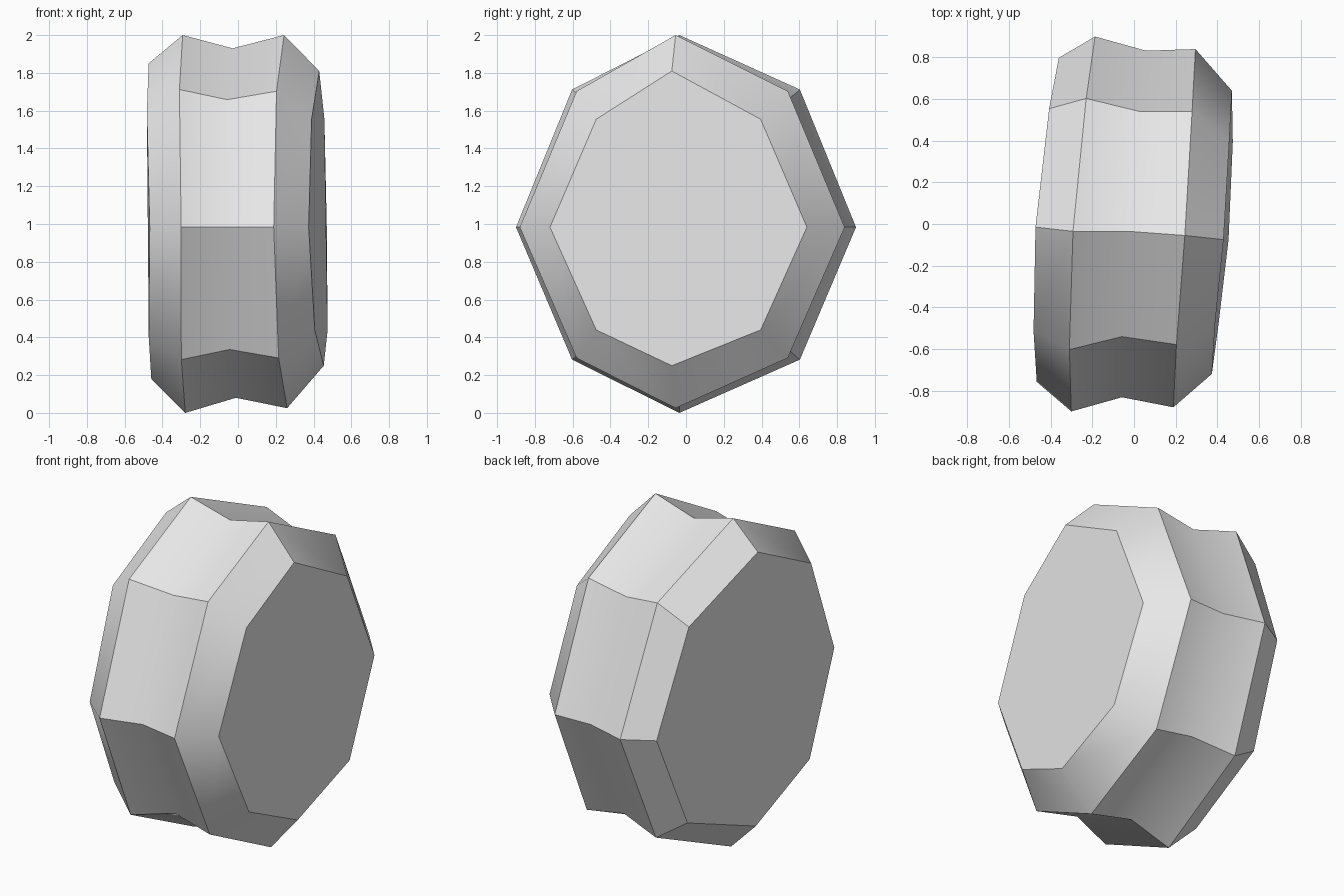
import bpy
import bmesh
import math

if "Cube" in bpy.data.objects:
    bpy.data.objects.remove(bpy.data.objects["Cube"], do_unlink=True)

# Single grey material
GREY = (0.8, 0.8, 0.8, 1.0)
mat = bpy.data.materials.new("light_grey")
mat.use_nodes = True
mat.diffuse_color = GREY
mat.node_tree.nodes["Principled BSDF"].inputs["Base Color"].default_value = GREY

# Rings along the axle: x, lean along y, lean along z, bow,
# y centre, y radius, y corner factor, pole z centre, z radius
RINGS = [
    (0.432, 0.048, -0.012, -0.010, -0.040, 0.680, 0.64, 1.030, 0.780),   # left cap rim
    (0.247, 0.053, -0.008, -0.005, -0.020, 0.860, 0.65, 1.0125, 0.9875),  # left ridge
    (-0.010, 0.058, -0.009, 0.010, 0.000, 0.832, 0.65, 1.005, 0.925),    # groove
    (-0.265, 0.057, -0.007, 0.021, 0.000, 0.900, 0.67, 1.000, 1.000),    # right ridge
    (-0.440, 0.053, -0.007, 0.026, 0.020, 0.778, 0.686, 1.015, 0.835),   # right cap rim
]


def ring_point(ring, i):
    """Point i of a slightly leaning, uneven octagon."""
    x, lean_y, lean_z, bow, cy, ry, corner, cz, rz = ring
    a = i * math.pi / 4
    c, s = math.cos(a), math.sin(a)
    px = x + lean_y * c + lean_z * s + bow * math.cos(2 * a)
    if i % 2:                                   # corners
        return (px, cy + math.copysign(corner * ry, c),
                0.997 + math.copysign(0.715 * rz, s))
    if i % 4 == 0:                              # front and back
        return (px, cy + ry * c, 0.983)
    return (px, cy - 0.035, cz + rz * s)        # top and bottom


# Wheel body: octagonal rings bridged and capped
bm = bmesh.new()
loops = [[bm.verts.new(ring_point(r, i)) for i in range(8)] for r in RINGS]
for a, b in zip(loops, loops[1:]):
    for i in range(8):
        j = (i + 1) % 8
        bm.faces.new((a[i], a[j], b[j], b[i]))
bm.faces.new(loops[0])
bm.faces.new(loops[-1])
bmesh.ops.recalc_face_normals(bm, faces=bm.faces[:])

mesh = bpy.data.meshes.new("wheel")
bm.to_mesh(mesh)
bm.free()
mesh.materials.append(mat)
wheel = bpy.data.objects.new("wheel", mesh)
bpy.context.collection.objects.link(wheel)

# Smooth groove, sharp ridges
bpy.ops.object.select_all(action="DESELECT")
wheel.select_set(True)
bpy.context.view_layer.objects.active = wheel
bpy.ops.object.shade_smooth_by_angle(angle=math.radians(36))
